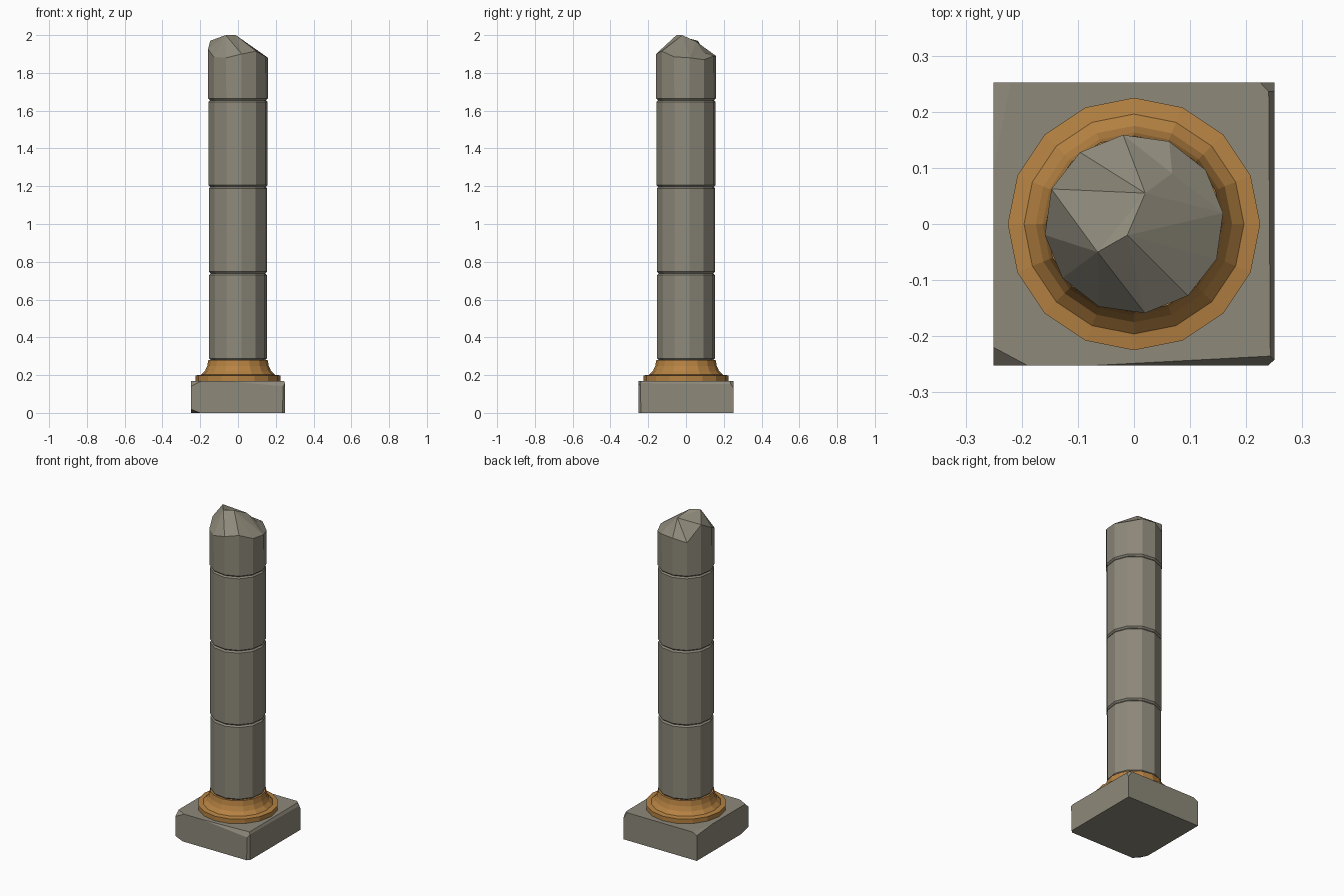
import bpy, bmesh, math
from mathutils import Vector

if "Cube" in bpy.data.objects:
    bpy.data.objects.remove(bpy.data.objects["Cube"])


def material(name, rgb):
    m = bpy.data.materials.new(name)
    m.diffuse_color = (*rgb, 1)
    m.use_nodes = True
    m.node_tree.nodes["Principled BSDF"].inputs["Base Color"].default_value = m.diffuse_color
    return m


stone = material("grey_stone", (0.27, 0.25, 0.195))
bronze = material("orange_bronze", (0.47, 0.225, 0.055))


def finish(bm, name, mat):
    bmesh.ops.recalc_face_normals(bm, faces=bm.faces)
    me = bpy.data.meshes.new(name)
    bm.to_mesh(me)
    bm.free()
    me.materials.append(mat)
    ob = bpy.data.objects.new(name, me)
    bpy.context.collection.objects.link(ob)
    return ob


def rings(bm, profile, sides, turn):
    """Skin a lathe profile of (radius, z); z may be a list, one height per side."""
    loops = []
    for r, z in profile:
        loop = []
        for i in range(sides):
            a = math.radians(turn) + math.tau * i / sides
            h = z[i] if isinstance(z, list) else z
            loop.append(bm.verts.new((r * math.cos(a), r * math.sin(a), h)))
        loops.append(loop)
    for lo, hi in zip(loops, loops[1:]):
        for i in range(sides):
            j = (i + 1) % sides
            bm.faces.new((lo[i], lo[j], hi[j], hi[i]))
    bm.faces.new(loops[0][::-1])
    return loops[-1]


# Square plinth with chipped corners and edges
bm = bmesh.new()
bmesh.ops.create_cube(bm, size=1)
for v in bm.verts:
    v.co = Vector((v.co.x * 0.5, v.co.y * 0.504, v.co.z * 0.17 + 0.085))
chips = [
    ((-0.25, -0.22, 0.17), (-0.19, -0.252, 0.17), (-0.25, -0.252, 0.14)),
    ((-0.07, -0.252, 0.17), (0.25, -0.235, 0.17), (0.25, -0.252, 0.14)),
    ((0.24, 0.252, 0.17), (0.243, -0.252, 0.17), (0.25, 0, 0.155)),
    ((0.235, -0.252, 0), (0.25, -0.238, 0), (0.24, -0.252, 0.17)),
    ((0.225, 0.252, 0.17), (0.25, 0.225, 0.17), (0.25, 0.252, 0.13)),
    ((-0.25, 0.1, 0.17), (-0.22, 0.252, 0.17), (-0.25, 0.252, 0.155)),
    ((-0.25, -0.18, 0), (-0.2, -0.252, 0), (-0.25, -0.252, 0.02)),
]
for tri in chips:
    a, b, c = map(Vector, tri)
    n = (b - a).cross(c - a).normalized()
    if n.dot(a - Vector((0, 0, 0.085))) < 0:
        n = -n
    bmesh.ops.bisect_plane(bm, geom=bm.verts[:] + bm.edges[:] + bm.faces[:],
                           plane_co=a, plane_no=n, clear_outer=True)
    bmesh.ops.holes_fill(bm, edges=[e for e in bm.edges if e.is_boundary])
finish(bm, "plinth", stone)

# Flared collar between plinth and shaft
bm = bmesh.new()
top = rings(bm, [(0.225, 0.165), (0.225, 0.198), (0.196, 0.202), (0.175, 0.222),
                 (0.163, 0.248), (0.157, 0.28)], 16, 0)
bm.faces.new(top)
finish(bm, "collar", bronze)

# Three whole drums with chamfered rims
SIDES, TURN, B = 12, 7, 0.009
for k in range(3):
    z0, z1, r = 0.28 + 0.4585 * k, 0.28 + 0.4585 * (k + 1), 0.154 + 0.0015 * k
    bm = bmesh.new()
    top = rings(bm, [(r - B, z0), (r, z0 + B), (r, z1 - B), (r - B, z1)], SIDES, TURN)
    bm.faces.new(top)
    finish(bm, f"shaft_drum_{k + 1}", stone)

# Broken top drum: uneven rim and a jagged peak
rim_z = [1.88, 1.87, 1.89, 1.89, 1.87, 1.97, 1.925, 1.885, 1.88, 1.90, 1.915, 1.885]
bm = bmesh.new()
rim = rings(bm, [(0.15, 1.655), (0.159, 1.664), (0.16, rim_z)], SIDES, TURN)
peak = [bm.verts.new(p) for p in ((-0.065, -0.05, 2.0), (-0.012, -0.02, 2.0),
                                  (0.02, 0.055, 1.965), (0.068, 0.09, 1.91))]
v = rim + peak
P, Q, A, C = 12, 13, 14, 15
for f in [(0, 1, C), (1, 2, C), (2, 3, C), (3, A, C), (0, C, A), (3, 4, A), (4, 5, A),
          (A, 5, P), (A, P, Q), (5, 6, P), (6, 7, P), (7, 8, P), (8, 9, P), (P, 9, Q),
          (9, 10, Q), (10, 11, Q), (11, 0, Q), (0, A, Q)]:
    bm.faces.new([v[i] for i in f])
finish(bm, "broken_top_drum", stone)
